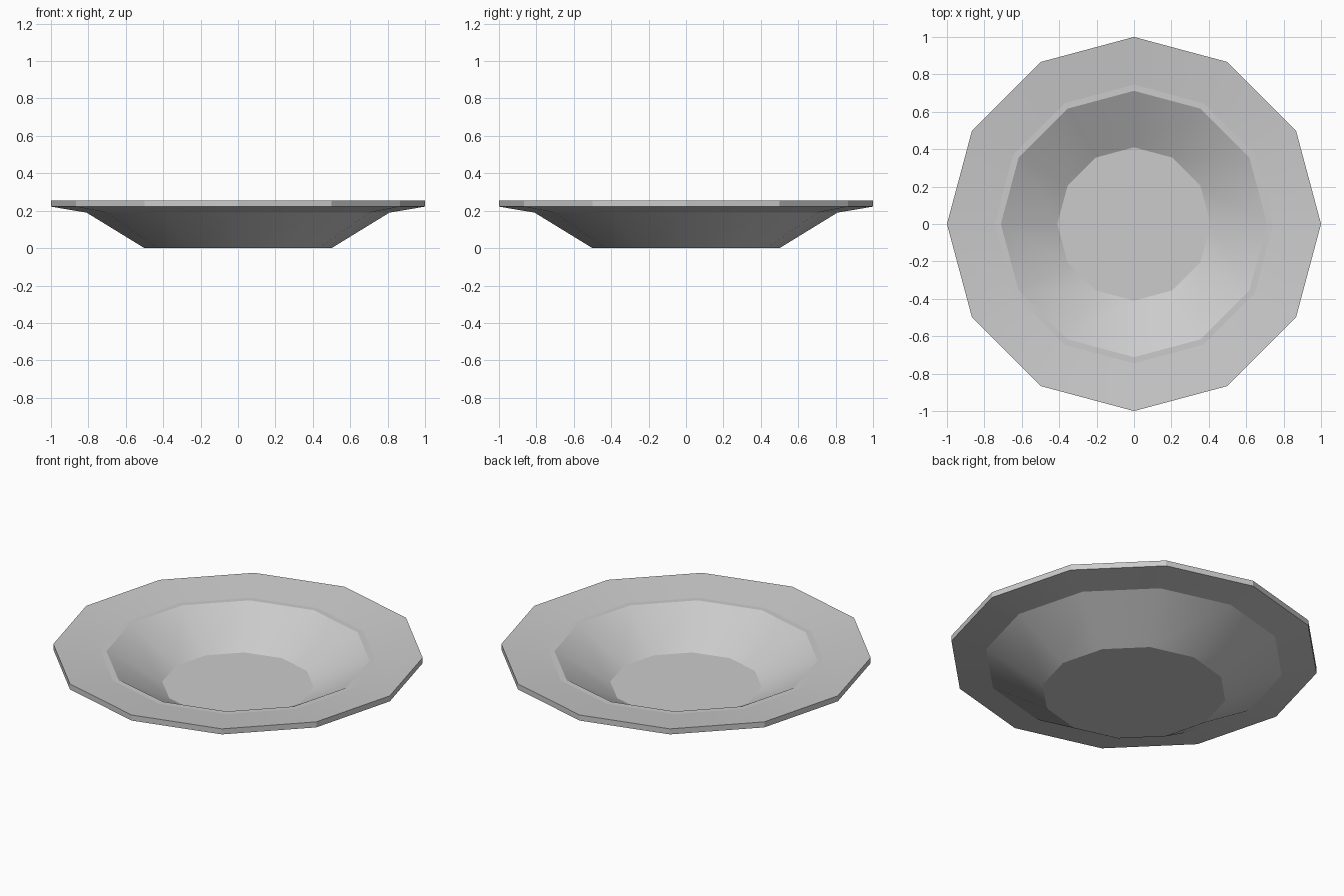
import bpy, bmesh, math

if "Cube" in bpy.data.objects:
    bpy.data.objects.remove(bpy.data.objects["Cube"])

SIDES = 12
# Closed cross-section (radius, height): base, underside, rim edge, rim top, inner step, floor
PROFILE = [(0.5, 0.0), (0.81, 0.19), (1.0, 0.222), (1.0, 0.255),
           (0.745, 0.225), (0.712, 0.225), (0.41, 0.055)]

bm = bmesh.new()

# Rings of the dish
rings = []
for r, z in PROFILE:
    rings.append([bm.verts.new((r * math.cos(math.tau * i / SIDES),
                                r * math.sin(math.tau * i / SIDES), z))
                  for i in range(SIDES)])

# Side bands between neighbouring rings
for a, b in zip(rings, rings[1:]):
    for i in range(SIDES):
        j = (i + 1) % SIDES
        bm.faces.new((a[i], a[j], b[j], b[i]))

# Base and inner floor
bm.faces.new(list(reversed(rings[0])))
bm.faces.new(rings[-1])
bmesh.ops.recalc_face_normals(bm, faces=bm.faces[:])

# Smooth around each band, crisp between bands and flat facets on the rim edge
for f in bm.faces:
    f.smooth = True
for e in bm.edges:
    v, w = e.verts
    level = abs(v.co.z - w.co.z) < 1e-5
    rim_facet = min(v.co.xy.length, w.co.xy.length) > 0.99
    if rim_facet or (level and abs(v.co.xy.length - w.co.xy.length) < 1e-4):
        e.smooth = False

mesh = bpy.data.meshes.new("dish")
bm.to_mesh(mesh)
bm.free()
dish = bpy.data.objects.new("dish", mesh)
bpy.context.collection.objects.link(dish)
